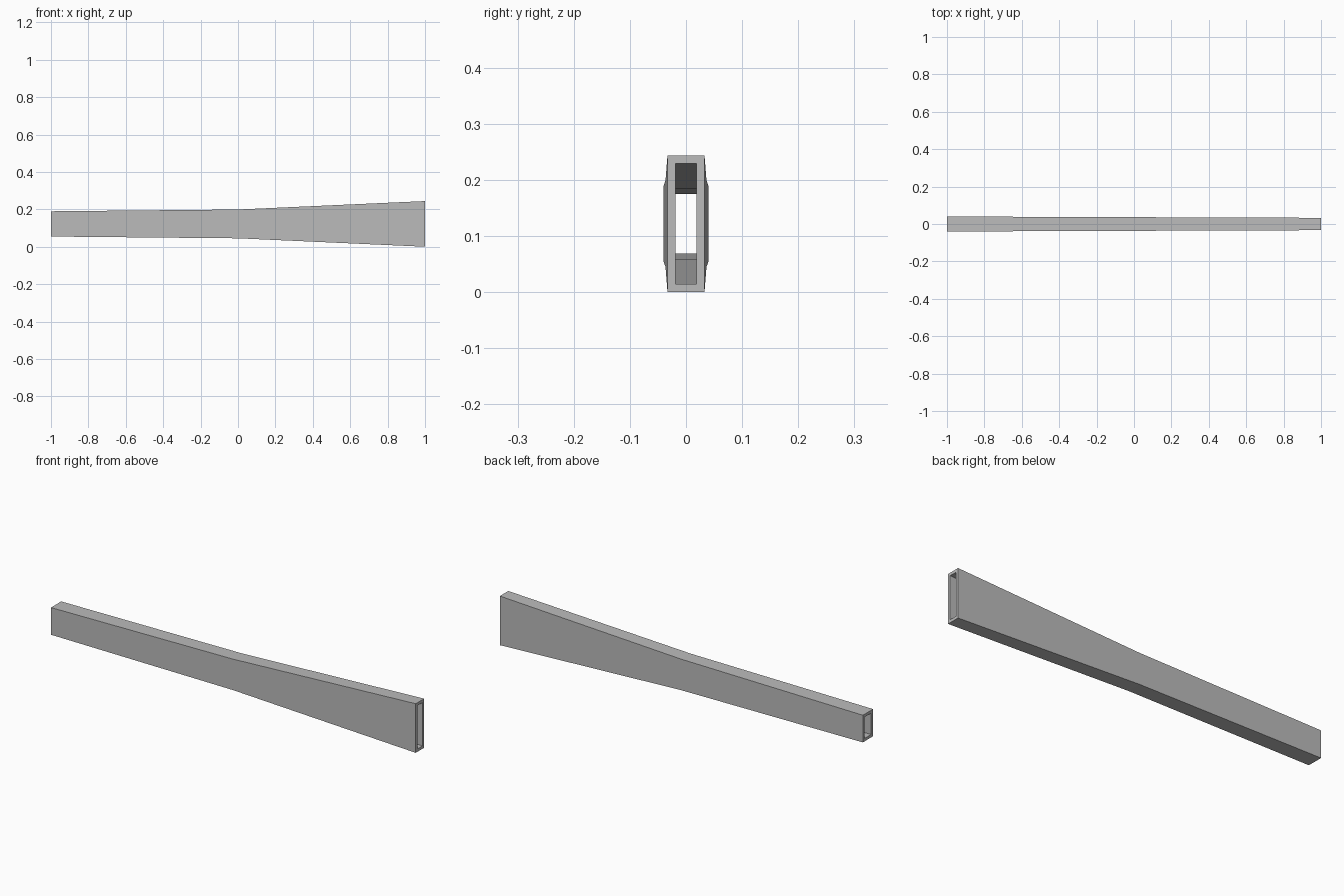
import bpy, bmesh

if "Cube" in bpy.data.objects:
    bpy.data.objects.remove(bpy.data.objects["Cube"])

# Stations along the tube: x, half width, half height
STATIONS = [(-1.0, 0.040, 0.0675), (0.0, 0.0365, 0.077), (1.0, 0.033, 0.122)]
WALL = 0.0145
MID_Z = 0.122

grey = bpy.data.materials.new("plain grey")
grey.diffuse_color = (0.5, 0.5, 0.5, 1)
grey.use_nodes = True
grey.node_tree.nodes["Principled BSDF"].inputs["Base Color"].default_value = grey.diffuse_color

bm = bmesh.new()


def ring(x, w, h):
    """Rectangular cross-section at x."""
    return [bm.verts.new((x, sy * w, MID_Z + sz * h))
            for sy, sz in ((-1, -1), (1, -1), (1, 1), (-1, 1))]


def bridge(a, b):
    for i in range(4):
        j = (i + 1) % 4
        bm.faces.new((a[i], a[j], b[j], b[i]))


# Outer skin and inner bore
outer = [ring(x, w, h) for x, w, h in STATIONS]
inner = [ring(x, w - WALL, h - WALL) for x, w, h in STATIONS]
for rings in (outer, inner):
    for a, b in zip(rings, rings[1:]):
        bridge(a, b)

# Open end rims
for end in (0, -1):
    bridge(outer[end], inner[end])

bmesh.ops.recalc_face_normals(bm, faces=bm.faces[:])
mesh = bpy.data.meshes.new("tapered_tube")
bm.to_mesh(mesh)
bm.free()
mesh.materials.append(grey)
bpy.context.collection.objects.link(bpy.data.objects.new("tapered_tube", mesh))
